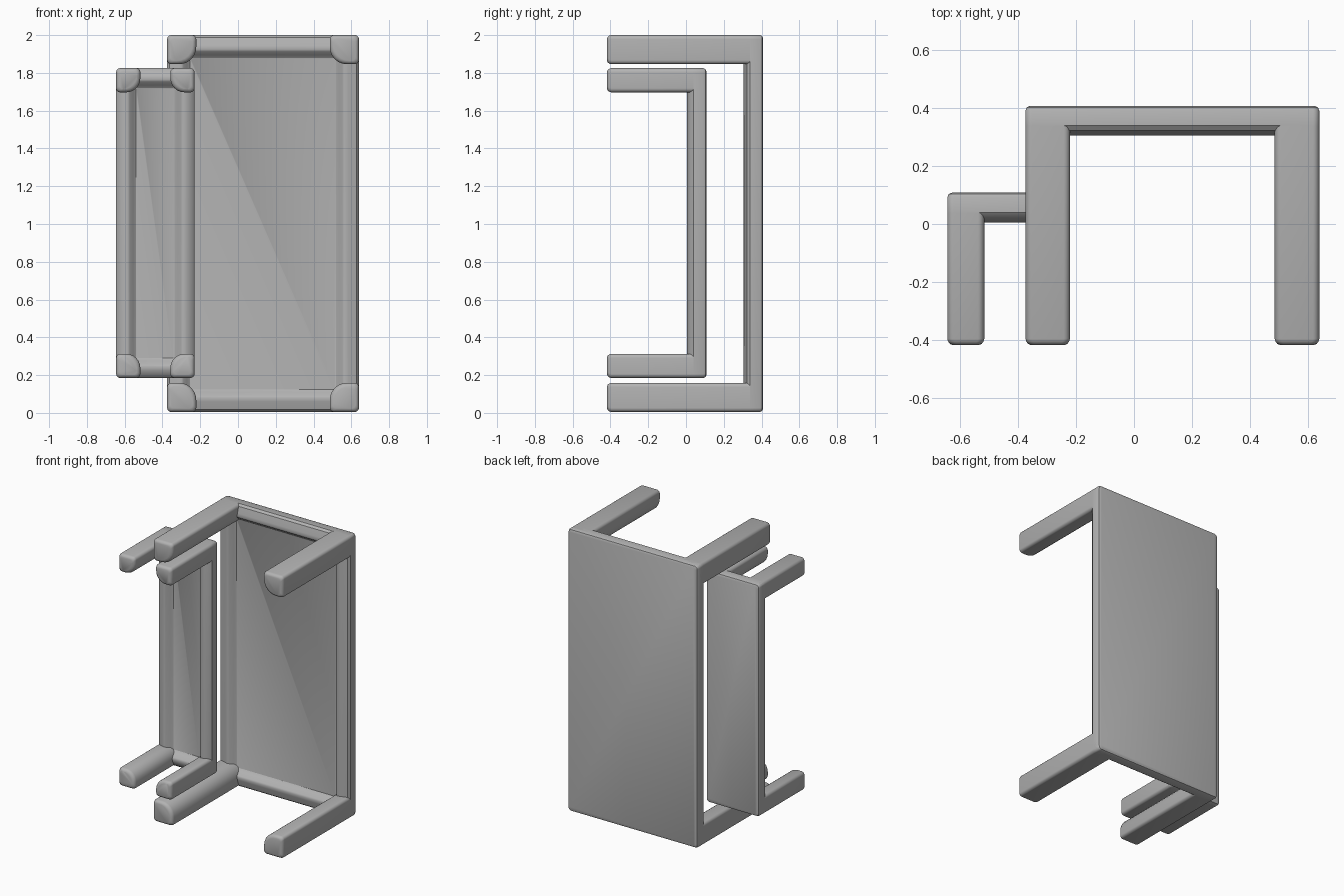
import bpy, bmesh, math

if "Cube" in bpy.data.objects:
    bpy.data.objects.remove(bpy.data.objects["Cube"])

grey = bpy.data.materials.new("plain grey")
grey.diffuse_color = (0.45, 0.45, 0.45, 1)
grey.use_nodes = True
grey.node_tree.nodes["Principled BSDF"].inputs["Base Color"].default_value = grey.diffuse_color


def rounded_rect(x0, x1, z0, z1, radii, seg=6):
    """Outline from lower left, counter-clockwise, one radius per corner."""
    corners = [(x0, z0, 1, 1, 180), (x1, z0, -1, 1, 270),
               (x1, z1, -1, -1, 0), (x0, z1, 1, -1, 90)]
    pts = []
    for (x, z, sx, sz, a0), r in zip(corners, radii):
        for i in range(seg + 1):
            a = math.radians(a0 + 90 * i / seg)
            pts.append((x + sx * r + r * math.cos(a), z + sz * r + r * math.sin(a)))
    return pts


def loft(name, rings):
    """Skin a list of (outline, y) rings and close both ends."""
    bm = bmesh.new()
    loops = [[bm.verts.new((x, y, z)) for x, z in pts] for pts, y in rings]
    for a, b in zip(loops, loops[1:]):
        for i in range(len(a)):
            j = (i + 1) % len(a)
            bm.faces.new((a[i], a[j], b[j], b[i]))
    bm.faces.new(loops[0])
    bm.faces.new(loops[-1])
    bmesh.ops.recalc_face_normals(bm, faces=bm.faces)
    mesh = bpy.data.meshes.new(name)
    bm.to_mesh(mesh)
    bm.free()
    mesh.materials.append(grey)
    obj = bpy.data.objects.new(name, mesh)
    bpy.context.collection.objects.link(obj)
    bpy.ops.object.select_all(action='DESELECT')
    obj.select_set(True)
    bpy.context.view_layer.objects.active = obj
    bpy.ops.object.shade_smooth_by_angle(angle=math.radians(35))
    return obj


def top_panel(name, x0, x1, z0, z1, back, front, ridge, floor):
    """Slab with a flat back and a raised ridge round a shallow recess."""
    steps = [(0.016, back), (0.005, back - 0.005), (0, back - 0.016),
             (0, front + 0.035), (0.012, front + 0.018),
             (ridge - 0.02, front + 0.004), (ridge, front),
             (ridge + 0.012, front + 0.006), (ridge + 0.03, floor - 0.012),
             (ridge + 0.045, floor)]
    rings = []
    for d, y in steps:
        r = max(0.022 - d * 0.3, 0.008)
        rings.append((rounded_rect(x0 + d, x1 - d, z0 + d, z1 - d, [r] * 4), y))
    loft(name, rings)


def legs(name, x0, x1, z0, z1, size, round_inner, back, tip):
    """Four corner legs, each with a big round on its inward corner."""
    for side, lx in (("left", x0), ("right", x1 - size)):
        for level, lz in (("lower", z0), ("upper", z1 - size)):
            inner = {("left", "lower"): 2, ("right", "lower"): 3,
                     ("right", "upper"): 0, ("left", "upper"): 1}[(side, level)]
            rings = []
            for d, y in ((0, back), (0, tip + 0.022), (0.003, tip + 0.012),
                         (0.009, tip + 0.004), (0.018, tip)):
                radii = [0.022] * 4
                radii[inner] = round_inner
                rings.append((rounded_rect(lx + d, lx + size - d,
                                           lz + d, lz + size - d, radii), y))
            loft(f"{name}_{side}_{level}", rings)


# Large table lying on its side
top_panel("table_top", -0.375, 0.64, 0.005, 2.0, 0.408, 0.305, 0.075, 0.35)
legs("table_leg", -0.375, 0.64, 0.005, 2.0, 0.154, 0.09, 0.38, -0.418)

# Smaller bench beside it
top_panel("bench_seat", -0.645, -0.23, 0.185, 1.825, 0.108, 0.005, 0.06, 0.05)
legs("bench_leg", -0.645, -0.23, 0.185, 1.825, 0.128, 0.075, 0.08, -0.418)
